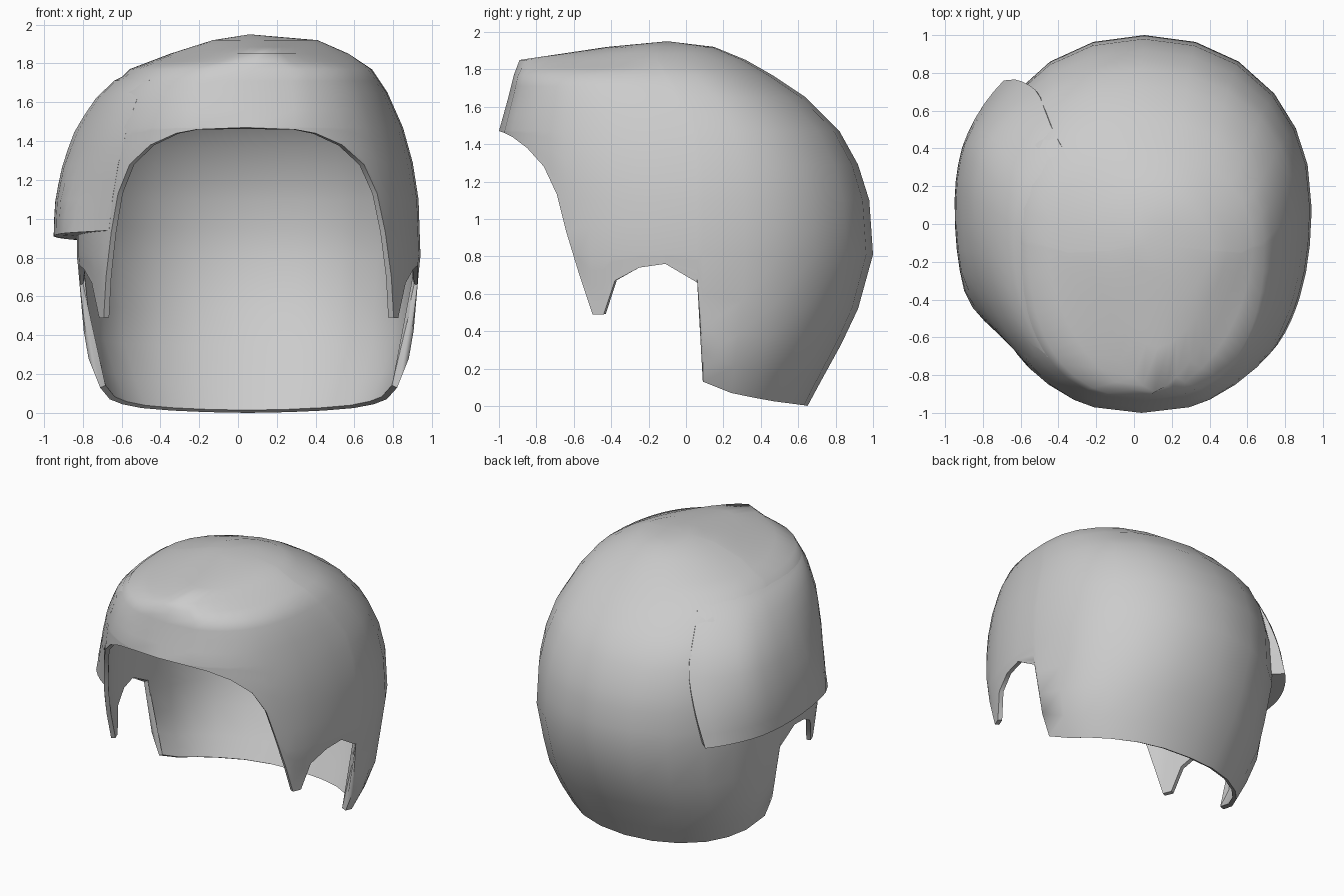
import bpy
import bmesh
from math import sin, cos, acos, pi, radians, copysign, hypot

cube = bpy.data.objects.get("Cube")
if cube:
    bpy.data.objects.remove(cube, do_unlink=True)

grey = bpy.data.materials.new("hair grey")
grey.use_nodes = True
grey.diffuse_color = (0.6, 0.6, 0.6, 1)
grey.node_tree.nodes["Principled BSDF"].inputs["Base Color"].default_value = (0.6, 0.6, 0.6, 1)

# Horizontal sections of the hair:
# z, front y, middle y, back y, left-hand x, right-hand x, front power
# (a power below 1 is fuller than an ellipse, above 1 more pointed)
SECTIONS = [
    (0.0, -.9, .1, .65, -.64, .74, .87),
    (.13, -.95, .1, .72, -.71, .82, .87),
    (.33, -1, .1, .83, -.79, .9, .87),
    (.52, -1, .1, .92, -.80, .91, .9),
    (.81, -1, .1, 1.0, -.83, .94, .87),
    (1.1, -1, .1, .98, -.83, .93, .87),
    (1.29, -1, .1, .92, -.81, .90, .85),
    (1.47, -1, .08, .82, -.77, .85, .85),
    (1.65, -.95, 0, .64, -.68, .77, .82),
    (1.77, -.92, -.08, .46, -.56, .69, .82),
    (1.85, -.89, -.15, .32, -.35, .57, 1.45),
    (1.92, -.42, -.14, .15, -.13, .41, 1.2),
    (1.95, -.1, -.1, -.1, .06, .06, 1),
]
TOP = len(SECTIONS) - 1
BACK_POWER = .95

# Hairline of one side, from the fringe to the nape: y, z
HAIRLINE = [
    (-1, 1.47), (-.97, 1.46), (-.93, 1.44), (-.85, 1.38), (-.76, 1.28), (-.69, 1.13),
    (-.64, .93), (-.57, .70), (-.5, .49), (-.44, .49), (-.38, .67), (-.25, .74),
    (-.11, .76), (.06, .66), (.09, .13), (.24, .07), (.36, .045), (.47, .025),
    (.57, .012), (.63, .004), (.65, 0),
]


def section(u):
    i = min(int(u), TOP - 1)
    return [a + (b - a) * (u - i) for a, b in zip(SECTIONS[i], SECTIONS[i + 1])]


def index_of(z):
    for i in range(TOP):
        low, high = SECTIONS[i][0], SECTIONS[i + 1][0]
        if z <= high:
            return i + (z - low) / (high - low)
    return TOP


def surface(angle, u, offset=0):
    """Point on the hair; the angle runs from the front round by +x."""
    z, front, mid, back, left, right, front_power = section(u)
    s, c = sin(angle), cos(angle)
    depth, power = (mid - front, front_power) if c > 0 else (back - mid, BACK_POWER)
    dx = (right - left) / 2 * copysign(abs(s) ** power, s)
    dy = -depth * copysign(abs(c) ** power, c)
    grow = 1 + offset / max(hypot(dx, dy), .01)
    return ((left + right) / 2 + dx * grow, mid + dy * grow, z)


def hairline_angle(y, z):
    _, front, mid, back, _, _, front_power = section(index_of(z))
    depth, power = (mid - front, front_power) if y < mid else (back - mid, BACK_POWER)
    t = max(-1, min(1, (mid - y) / depth))
    return acos(copysign(abs(t) ** (1 / power), t))


def grid_object(name, columns, closed):
    bm = bmesh.new()
    grid = [[bm.verts.new(p) for p in column] for column in columns]
    pairs = list(zip(grid, grid[1:]))
    if closed:
        pairs.append((grid[-1], grid[0]))
    for a, b in pairs:
        for k in range(len(a) - 1):
            bm.faces.new((a[k], b[k], b[k + 1], a[k + 1]))
    bmesh.ops.remove_doubles(bm, verts=bm.verts, dist=.0005)
    mesh = bpy.data.meshes.new(name)
    bm.to_mesh(mesh)
    bm.free()
    mesh.materials.append(grey)
    obj = bpy.data.objects.new(name, mesh)
    bpy.context.collection.objects.link(obj)
    bpy.ops.object.select_all(action='DESELECT')
    obj.select_set(True)
    bpy.context.view_layer.objects.active = obj
    return obj


# Main hair: columns from the hairline up to the crown, mirrored to both sides
half = [(hairline_angle(y, z), z) for y, z in HAIRLINE]
edge = half + [(2 * pi - a, z) for a, z in half[-2:0:-1]]
columns = []
for angle, z in edge:
    start = index_of(z)
    stops = [start, max(start, index_of(.81)), index_of(1.47), TOP]
    levels = [start]
    for low, high, steps in zip(stops, stops[1:], (4, 6, 10)):
        levels += [low + (high - low) * k / steps for k in range(1, steps + 1)]
    columns.append([surface(angle, u) for u in levels])
hair = grid_object("hair_cap", columns, True)
shell = hair.modifiers.new("thickness", 'SOLIDIFY')
shell.thickness = .03
shell.offset = -1
bpy.ops.object.modifier_apply(modifier=shell.name)
bpy.ops.object.shade_smooth_by_angle(angle=radians(50))

# Swept lock: a raised layer on one side that melts into the hair higher up
# and towards the face, with its border sunk below the surface
ACROSS, UP = 16, 10
columns = []
for i in range(-1, ACROSS + 2):
    f = min(max(i / ACROSS, 0), 1)
    bottom = .88 + .06 * f
    column = []
    for k in range(-1, UP + 1):
        h = max(k, 0) / UP
        lean = min(1, h / .55)
        back_angle, front_angle = 229 - 9 * lean, 308 + 6 * lean
        angle = radians(back_angle + (front_angle - back_angle) * f)
        border = i < 0 or i > ACROSS or k < 0 or k == UP
        end = .75 * (1 - lean)
        blend = min(1, end + (1 - end) * f / .3, (1 - f) / (.22 + .2 * lean))
        lift = .12 * (1 - h ** 1.7) * blend
        u = index_of(bottom + (1.8 - bottom) * h)
        column.append(surface(angle, u, -.015 if border else lift))
    columns.append(column)
grid_object("swept_lock", columns, False)
bpy.ops.object.shade_smooth_by_angle(angle=radians(50))
